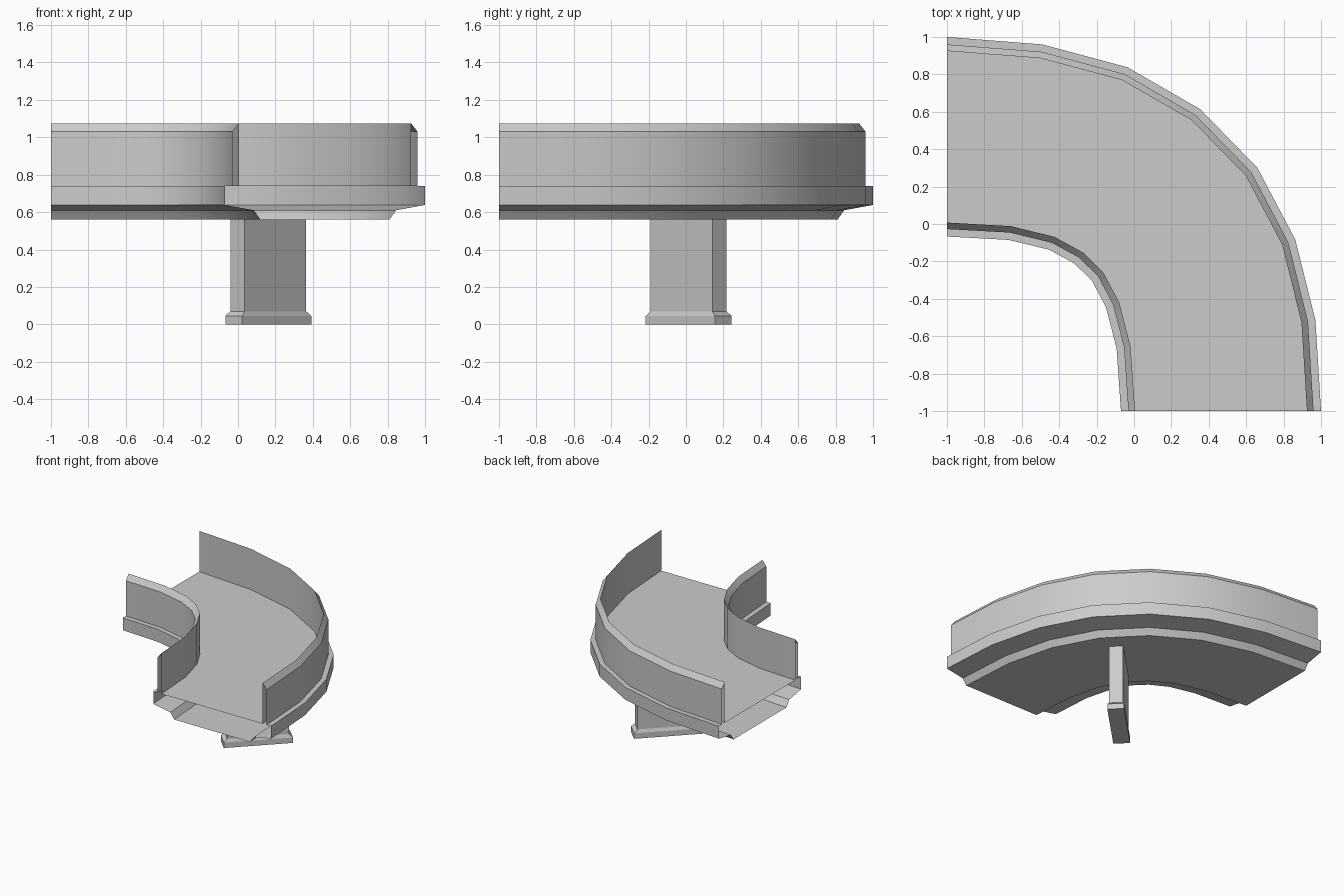
import bpy, bmesh, math
from mathutils import Matrix, Vector

if "Cube" in bpy.data.objects:
    bpy.data.objects.remove(bpy.data.objects["Cube"])


def finish(name, bm):
    mesh = bpy.data.meshes.new(name)
    bm.to_mesh(mesh)
    bm.free()
    ob = bpy.data.objects.new(name, mesh)
    bpy.context.collection.objects.link(ob)
    return ob


# Outer and inner edges of the bend, station by station
outer = [(-1, 1), (-.49, .96), (-.035, .838), (.355, .613),
         (.66, .30), (.863, -.085), (.97, -.515), (1, -1)]
inner = [(-1, -.067), (-.67, -.085), (-.455, -.137), (-.32, -.21),
         (-.225, -.303), (-.15, -.445), (-.093, -.665), (-.07, -1)]

# Half cross-section: (fraction across from the edge, height)
W = 1.07
half = [(.19, .56), (.155, .61), (0, .638), (0, .74), (.04, .74),
        (.04, 1.03), (.075, 1.075), (.075, .74)]
half = [(s / W, z) for s, z in half]
profile = half + [(1 - t, z) for t, z in reversed(half)]

# Curved track: hollow closed section swept round the bend, open ends
bm = bmesh.new()
rings = []
for o, i in zip(outer, inner):
    o, i = Vector(o), Vector(i)
    rings.append([bm.verts.new((*o.lerp(i, t), z)) for t, z in profile])
n = len(profile)
for a, b in zip(rings, rings[1:]):
    for k in range(n):
        j = (k + 1) % n
        bm.faces.new((a[k], a[j], b[j], b[k]))
track = finish("curved_track", bm)

bpy.context.view_layer.objects.active = track
track.select_set(True)
bpy.ops.object.shade_smooth_by_angle(angle=math.radians(30))

# Support post with flared foot, set on the diagonal: (length, width, height)
sections = [(.523, .127, 0), (.523, .127, .045), (.467, .106, .07), (.467, .106, .56)]
bm = bmesh.new()
loops = [[bm.verts.new((x * l / 2, y * w / 2, z))
          for x, y in ((-1, -1), (1, -1), (1, 1), (-1, 1))] for l, w, z in sections]
for a, b in zip(loops, loops[1:]):
    for k in range(4):
        j = (k + 1) % 4
        bm.faces.new((a[k], a[j], b[j], b[k]))
bm.faces.new(loops[0][::-1])
bm.transform(Matrix.Translation((.162, .014, 0)) @ Matrix.Rotation(math.radians(45), 4, 'Z'))
finish("support_post", bm)
